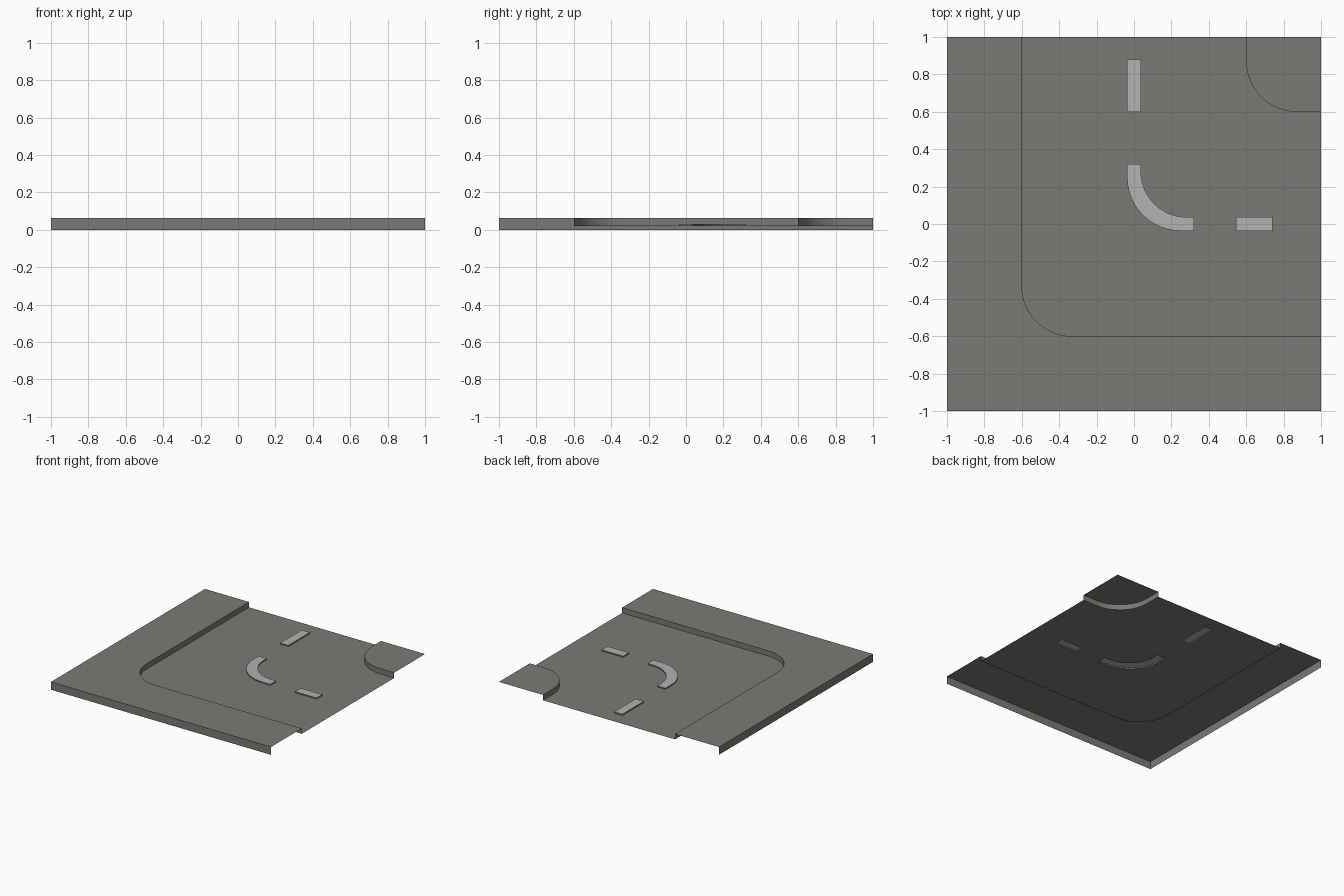
import bpy, bmesh, math
from mathutils import Vector

if "Cube" in bpy.data.objects:
    bpy.data.objects.remove(bpy.data.objects["Cube"])

ROAD_Z, WALK_Z, DASH_Z = 0.02, 0.064, 0.03


def material(name, rgb):
    m = bpy.data.materials.new(name)
    m.diffuse_color = (*rgb, 1)
    m.use_nodes = True
    m.node_tree.nodes["Principled BSDF"].inputs["Base Color"].default_value = m.diffuse_color
    return m


asphalt = material("warm_grey_concrete", (0.195, 0.195, 0.178))
paint = material("light_grey_paint", (0.445, 0.445, 0.445))


def arc(cx, cy, r, a0, a1, n=12):
    """Points on an arc, angles in degrees."""
    return [(cx + r * math.cos(math.radians(a0 + (a1 - a0) * i / n)),
             cy + r * math.sin(math.radians(a0 + (a1 - a0) * i / n))) for i in range(n + 1)]


def finish(name, bm, mats):
    me = bpy.data.meshes.new(name)
    bm.to_mesh(me)
    bm.free()
    for m in mats:
        me.materials.append(m)
    ob = bpy.data.objects.new(name, me)
    bpy.context.collection.objects.link(ob)
    bpy.context.view_layer.objects.active = ob
    ob.select_set(True)
    bpy.ops.object.shade_smooth_by_angle(angle=math.radians(30))
    ob.select_set(False)
    return ob


def sheet(name, loops, z, mats, walls=()):
    """Flat sheet from outline loops (later loops are holes), plus vertical
    walls, each given as (path, lower z); walls use the first material."""
    bm = bmesh.new()
    edges = []
    for loop in loops:
        vs = [bm.verts.new((x, y, z)) for x, y in loop]
        edges += [bm.edges.new((vs[i - 1], vs[i])) for i in range(len(vs))]
    bmesh.ops.triangle_fill(bm, edges=edges, use_beauty=True, normal=Vector((0, 0, 1)))
    for f in bm.faces:
        f.material_index = len(mats) - 1
        if f.normal.z < 0:
            f.normal_flip()
    for path, low in walls:
        top = [bm.verts.new((x, y, z)) for x, y in path]
        bot = [bm.verts.new((x, y, low)) for x, y in path]
        for i in range(len(path) - 1):
            bm.faces.new((top[i], bot[i], bot[i + 1], top[i + 1]))
    bmesh.ops.remove_doubles(bm, verts=bm.verts[:], dist=1e-5)
    return finish(name, bm, mats)


# Kerb lines: long inner kerb of the wide pavement and the small corner kerb
long_kerb = [(1, -0.6)] + arc(-0.33, -0.33, 0.27, 270, 180) + [(-0.6, 1)]
small_kerb = [(0.6, 1)] + arc(0.87, 0.87, 0.27, 180, 270) + [(1, 0.6)]

# Lane marking outlines, counter-clockwise
markings = {
    "straight_marking_back": [(-0.037, 0.6), (0.037, 0.6), (0.037, 0.88), (-0.037, 0.88)],
    "straight_marking_right": [(0.545, -0.037), (0.74, -0.037), (0.74, 0.037), (0.545, 0.037)],
    "curved_marking": [(-0.037, 0.32)] + arc(0.25, 0.25, 0.287, 180, 270)
                      + [(0.32, -0.037), (0.32, 0.037)]
                      + arc(0.28, 0.28, 0.243, 270, 180) + [(0.037, 0.32)],
}

# Road surface, open under the markings
sheet("road", [long_kerb + small_kerb] + list(markings.values()), ROAD_Z, [asphalt])

# Pavements with kerb walls and the two outer walls (open underneath)
sheet("wide_pavement", [long_kerb + [(-1, 1), (-1, -1), (1, -1)]], WALK_Z, [asphalt],
      [(long_kerb, ROAD_Z), ([(-1, 1), (-1, -1), (1, -1)], 0)])
sheet("corner_pavement", [small_kerb + [(1, 1)]], WALK_Z, [asphalt], [(small_kerb, ROAD_Z)])

# Raised lane markings with thin sides
for name, loop in markings.items():
    sheet(name, [loop], DASH_Z, [asphalt, paint], [(loop + loop[:1], ROAD_Z)])
